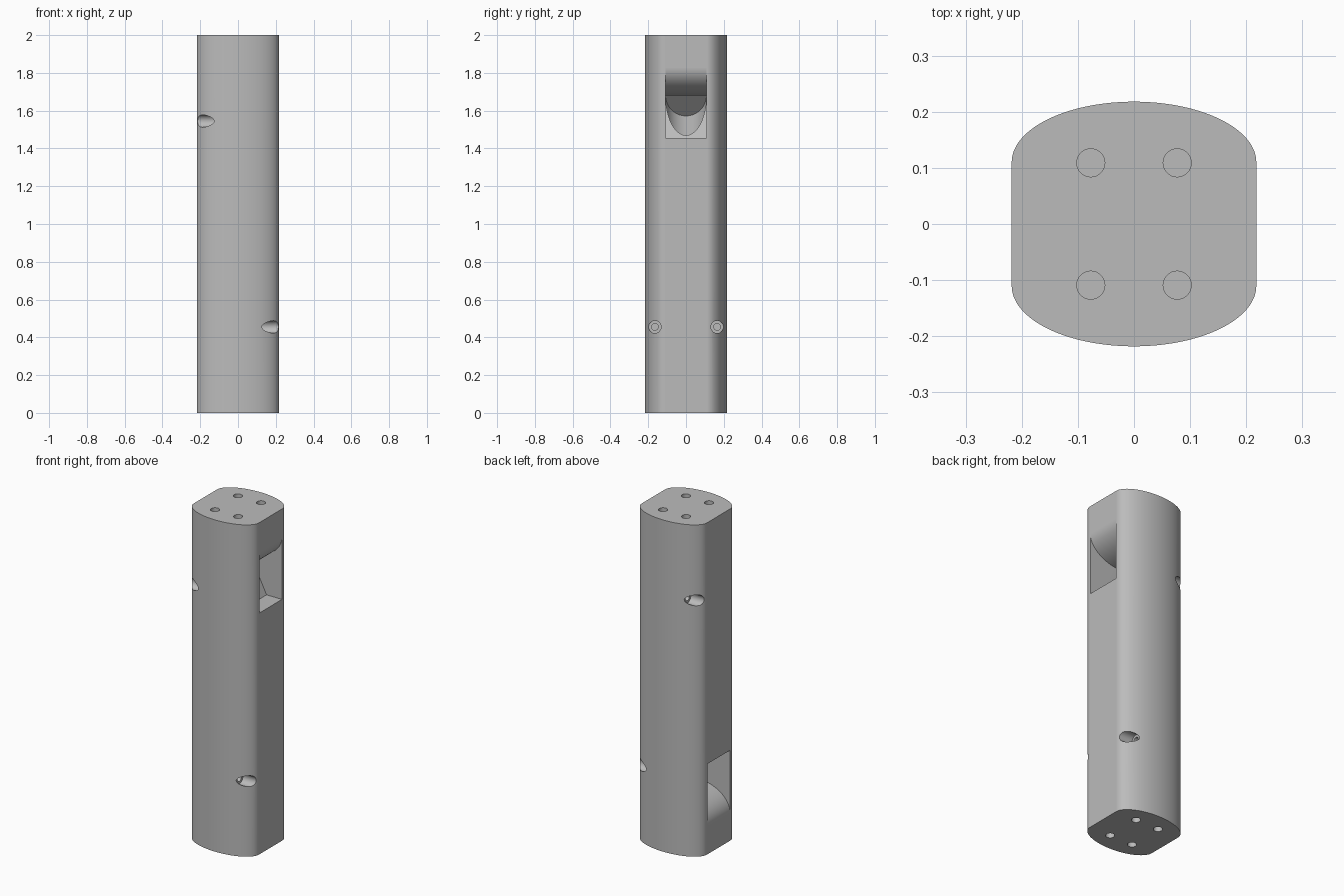
import bpy, bmesh, math
from mathutils import Matrix, Vector

cube = bpy.data.objects.get("Cube")
if cube:
    bpy.data.objects.remove(cube, do_unlink=True)

HALF = 0.218          # half width of the post
SIDE = 0.11           # half width of the flat side faces
BORE = 0.108          # radius of the inner cable channel

grey = bpy.data.materials.new("plain_grey")
grey.use_nodes = True
grey.diffuse_color = (0.5, 0.5, 0.5, 1)
grey.node_tree.nodes["Principled BSDF"].inputs["Base Color"].default_value = (0.5, 0.5, 0.5, 1)


def make_object(name, bm):
    bmesh.ops.recalc_face_normals(bm, faces=bm.faces)
    mesh = bpy.data.meshes.new(name)
    bm.to_mesh(mesh)
    bm.free()
    mesh.materials.append(grey)
    obj = bpy.data.objects.new(name, mesh)
    bpy.context.collection.objects.link(obj)
    return obj


def prism(name, points, direction):
    """Extrude a closed 3D outline along a direction."""
    bm = bmesh.new()
    face = bm.faces.new([bm.verts.new(p) for p in points])
    result = bmesh.ops.extrude_face_region(bm, geom=[face], use_keep_orig=True)
    verts = [g for g in result["geom"] if isinstance(g, bmesh.types.BMVert)]
    bmesh.ops.translate(bm, verts=verts, vec=direction)
    return make_object(name, bm)


def cylinder(name, start, end, radius, segments=32):
    start, end = Vector(start), Vector(end)
    axis = end - start
    turn = axis.to_track_quat('Z', 'Y').to_matrix().to_4x4()
    bm = bmesh.new()
    bmesh.ops.create_cone(bm, cap_ends=True, segments=segments, radius1=radius,
                          radius2=radius, depth=axis.length,
                          matrix=Matrix.Translation((start + end) / 2) @ turn)
    return make_object(name, bm)


def cut(target, cutter):
    cutter.hide_render = True
    mod = target.modifiers.new("cut", 'BOOLEAN')
    mod.operation = 'DIFFERENCE'
    mod.solver = 'EXACT'
    mod.object = cutter
    bpy.context.view_layer.objects.active = target
    bpy.ops.object.modifier_apply(modifier=mod.name)
    bpy.data.objects.remove(cutter, do_unlink=True)


# Post: flat sides, elliptical front and back
outline = []
steps = 64
for sign in (1, -1):
    for i in range(steps + 1):
        a = math.pi * i / steps
        outline.append((sign * HALF * math.cos(a),
                        sign * (SIDE + (HALF - SIDE) * math.sin(a)), 0))
post = prism("post", outline, (0, 0, 2))

# Inner channel with sloped ends
bm = bmesh.new()
bmesh.ops.create_cone(bm, cap_ends=True, segments=64, radius1=BORE, radius2=BORE, depth=1.36,
                      matrix=Matrix.Translation((0, 0, 1)))
bmesh.ops.bisect_plane(bm, geom=bm.verts[:] + bm.edges[:] + bm.faces[:],
                       plane_co=(0, 0, 0), plane_no=(1, 0, 0), dist=1e-5)
for v in bm.verts:
    v.co.z += abs(v.co.x) * (-1 if v.co.z > 1 else 1)
cut(post, make_object("channel_cutter", bm))

# Half turn about the y axis through the middle of the post
half_turn = Matrix.Translation((0, 0, 1)) @ Matrix.Rotation(math.pi, 4, 'Y') @ Matrix.Translation((0, 0, -1))


def cut_both(make):
    """Cut a shape and its copy on the opposite side and end."""
    for matrix in (Matrix(), half_turn):
        cutter = make()
        cutter.data.transform(matrix)
        cut(post, cutter)


# Side openings: rounded lead-in above, curved sill below
def opening():
    width = BORE - 0.0005
    quarter = [math.pi / 2 * i / 24 for i in range(25)]
    points = [(HALF * math.sin(a), 1.83 - 0.15 * math.cos(a)) for a in quarter]
    points += [(0.27, 1.83), (0.27, 1.455)]
    points += [(HALF * math.cos(a), 1.255 + 0.2 * math.sin(a)) for a in reversed(quarter)]
    return prism("opening_cutter", [(x, -width, z) for x, z in points], (0, 2 * width, 0))


cut_both(opening)

# Counterbored screw holes near the opposite end
for y in (-0.165, 0.165):
    cut_both(lambda: cylinder("counterbore_cutter", (0.125, y, 0.455), (0.3, y, 0.455), 0.033))
    cut_both(lambda: cylinder("screw_cutter", (0.04, y, 0.455), (0.2, y, 0.455), 0.018))

# Fixing holes in both ends
for x in (-0.077, 0.077):
    for y in (-0.109, 0.109):
        cut_both(lambda: cylinder("fixing_cutter", (x, y, 1.85), (x, y, 2.1), 0.025))

# Smooth shading with crisp edges
bpy.ops.object.select_all(action='DESELECT')
post.select_set(True)
bpy.context.view_layer.objects.active = post
bpy.ops.object.shade_smooth_by_angle(angle=math.radians(25))
normals = post.modifiers.new("clean_normals", 'WEIGHTED_NORMAL')
normals.keep_sharp = True
